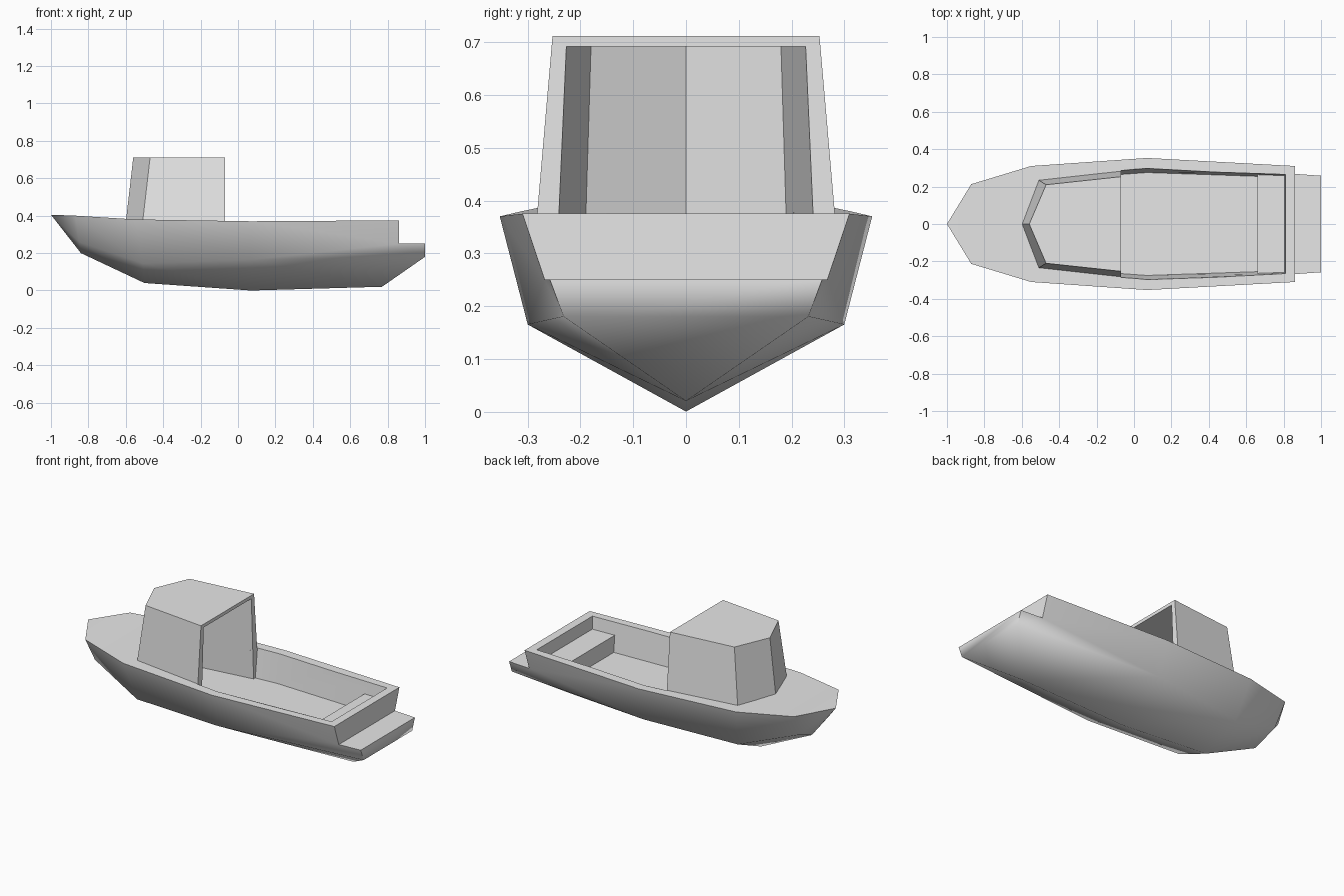
import bpy, bmesh, math

cube = bpy.data.objects.get("Cube")
if cube:
    bpy.data.objects.remove(cube, do_unlink=True)

grey = bpy.data.materials.new("light_grey")
grey.use_nodes = True
grey.diffuse_color = (0.8, 0.8, 0.8, 1)
grey.node_tree.nodes["Principled BSDF"].inputs["Base Color"].default_value = (0.8, 0.8, 0.8, 1)


def make_object(name, verts, faces):
    bm = bmesh.new()
    points = [bm.verts.new(v) for v in verts]
    for face in faces:
        bm.faces.new([points[i] for i in face])
    bmesh.ops.recalc_face_normals(bm, faces=bm.faces)
    mesh = bpy.data.meshes.new(name)
    bm.to_mesh(mesh)
    bm.free()
    mesh.materials.append(grey)
    obj = bpy.data.objects.new(name, mesh)
    bpy.context.collection.objects.link(obj)
    return obj


def outline(half, z):
    """Mirror a half outline of (x, y) across the centreline into a ring."""
    back = [(x, -y) for x, y in reversed(half) if y > 0]
    return [(x, y, z) for x, y in half + back]


def frustum(name, low, low_z, high, high_z):
    a, b = outline(low, low_z), outline(high, high_z)
    n = len(a)
    sides = [(i, (i + 1) % n, (i + 1) % n + n, i + n) for i in range(n)]
    return make_object(name, a + b, sides + [tuple(range(n)), tuple(range(n, 2 * n))])


def cut(obj, cutter):
    mod = obj.modifiers.new("cut", "BOOLEAN")
    mod.operation = "DIFFERENCE"
    mod.solver = "EXACT"
    mod.object = cutter
    bpy.context.view_layer.objects.active = obj
    bpy.ops.object.modifier_apply(modifier=mod.name)


# Hull: deck edge, chine and keel points, bow at -x, with a low stern platform
points = {
    "tip": (-1, 0, 0.405),
    "d1": (-0.87, 0.213, 0.4), "c1": (-0.85, 0.15, 0.26), "k1": (-0.84, 0, 0.2),
    "d2": (-0.55, 0.31, 0.38), "c2": (-0.51, 0.235, 0.145), "k2": (-0.5, 0, 0.04),
    "d3": (0.07, 0.353, 0.37), "c3": (0.07, 0.3, 0.165), "k3": (0.07, 0, 0),
    "d4": (0.86, 0.31, 0.375), "c4": (1, 0.232, 0.18), "k4": (0.77, 0, 0.02),
    "p": (0.86, 0.268, 0.25), "t": (1, 0.258, 0.25),
}
side_faces = ["tip d1 c1", "tip c1 k1", "d1 d2 c2 c1", "c1 c2 k2 k1", "d2 d3 c3 c2",
              "c2 c3 k3 k2", "d3 d4 p c3", "c3 p c4", "p t c4", "c3 c4 k4 k3"]
cross_pairs = ["d1 d2", "d2 d3", "d3 d4", "d4 p", "p t", "t c4"]
verts, index = [], {}
for key, (x, y, z) in points.items():
    for side in (1, -1):
        if side < 0 and y == 0:
            index[key, side] = index[key, 1]
        else:
            index[key, side] = len(verts)
            verts.append((x, side * y, z))
faces = [[index[k, s] for k in f.split()] for f in side_faces for s in (1, -1)]
for pair in cross_pairs:
    a, b = pair.split()
    faces.append([index[a, 1], index[b, 1], index[b, -1], index[a, -1]])
for a, b in (("tip", "d1"), ("k4", "c4")):
    faces.append([index[a, 1], index[b, 1], index[b, -1]])
hull = make_object("hull", verts, faces)

# Cabin: wedge-fronted block, hollowed and open towards the stern
cabin = frustum("cabin", [(-0.6, 0), (-0.51, 0.235), (-0.07, 0.283)], 0.365,
                [(-0.56, 0), (-0.47, 0.21), (-0.07, 0.253)], 0.712)

# Cutters for the cockpit well and the cabin interior, sharing one floor height
floor = 0.2
low = [(-0.07, 0.265), (0.07, 0.275), (0.8, 0.25)]
rim = [(-0.07, 0.286), (0.07, 0.298), (0.81, 0.265)]
high = [(2 * r[0] - l[0], 2 * r[1] - l[1]) for l, r in zip(low, rim)]
well_cutter = frustum("well_cutter", low, floor, high, 0.55)
room_cutter = frustum("room_cutter", [(-0.56, 0), (-0.475, 0.195), (-0.06, 0.25)], floor,
                      [(-0.53, 0), (-0.45, 0.18), (-0.06, 0.228)], 0.692)
cut(hull, well_cutter)
cut(hull, room_cutter)
cut(cabin, room_cutter)
for cutter in (well_cutter, room_cutter):
    bpy.data.objects.remove(cutter, do_unlink=True)

# Stern bench across the well
bench = frustum("stern_bench", [(0.66, 0.253), (0.803, 0.249)], floor - 0.005,
                [(0.66, 0.264), (0.808, 0.258)], 0.3)

# Smooth hull skin with crisp deck edges
bpy.ops.object.select_all(action="DESELECT")
hull.select_set(True)
bpy.context.view_layer.objects.active = hull
bpy.ops.object.shade_smooth_by_angle(angle=math.radians(58))
